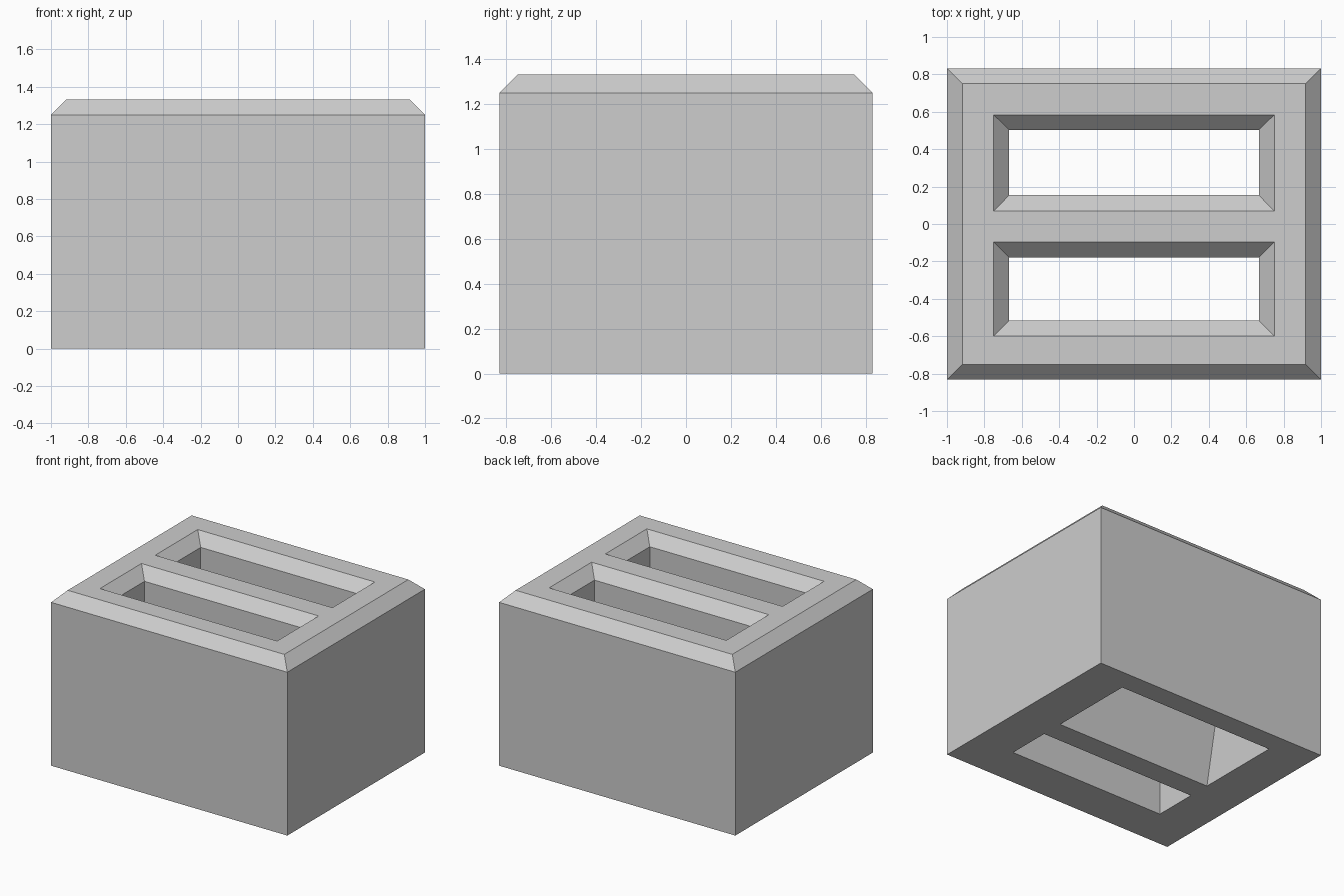
import bpy
import bmesh

cube = bpy.data.objects.get("Cube")
if cube:
    bpy.data.objects.remove(cube, do_unlink=True)

TOP, EDGE = 1.333, 1.25      # top face and lower end of the chamfers

grey = bpy.data.materials.new("plain_grey")
grey.use_nodes = True
colour = (0.61, 0.61, 0.61, 1)
grey.diffuse_color = colour
grey.node_tree.nodes["Principled BSDF"].inputs["Base Color"].default_value = colour

bm = bmesh.new()


def ring(half_x, y0, y1, z):
    """Closed rectangular loop of edges at height z."""
    corners = [(-half_x, y0), (half_x, y0), (half_x, y1), (-half_x, y1)]
    verts = [bm.verts.new((x, y, z)) for x, y in corners]
    for i in range(4):
        bm.edges.new((verts[i], verts[(i + 1) % 4]))
    return verts


def loft(sections):
    """Join successive rectangles with walls; return the end loops."""
    rings = [ring(*s) for s in sections]
    for a, b in zip(rings, rings[1:]):
        for i in range(4):
            j = (i + 1) % 4
            bm.faces.new((a[i], a[j], b[j], b[i]))
    return rings[0], rings[-1]


# Outer shell with chamfered top rim
shell = loft([(1, -0.832, 0.832, 0), (1, -0.832, 0.832, EDGE),
              (0.917, -0.75, 0.75, TOP)])

# Straight front slot with a chamfered mouth
front_slot = loft([(0.667, -0.515, -0.178, 0), (0.667, -0.515, -0.178, EDGE),
                   (0.75, -0.598, -0.096, TOP)])

# Back slot, flaring wider towards the base
back_slot = loft([(0.667, -0.005, 0.667, 0), (0.667, 0.154, 0.502, 0.8),
                  (0.667, 0.154, 0.502, EDGE), (0.75, 0.07, 0.584, TOP)])

# Base and top faces, each pierced by both slots
for end in (0, 1):
    edges = []
    for part in (shell, front_slot, back_slot):
        loop = part[end]
        edges += [bm.edges.get((loop[i], loop[(i + 1) % 4])) for i in range(4)]
    bmesh.ops.triangle_fill(bm, edges=edges, use_beauty=True)

bmesh.ops.recalc_face_normals(bm, faces=bm.faces)

mesh = bpy.data.meshes.new("slotted_block")
bm.to_mesh(mesh)
bm.free()
mesh.materials.append(grey)
block = bpy.data.objects.new("slotted_block", mesh)
bpy.context.collection.objects.link(block)
